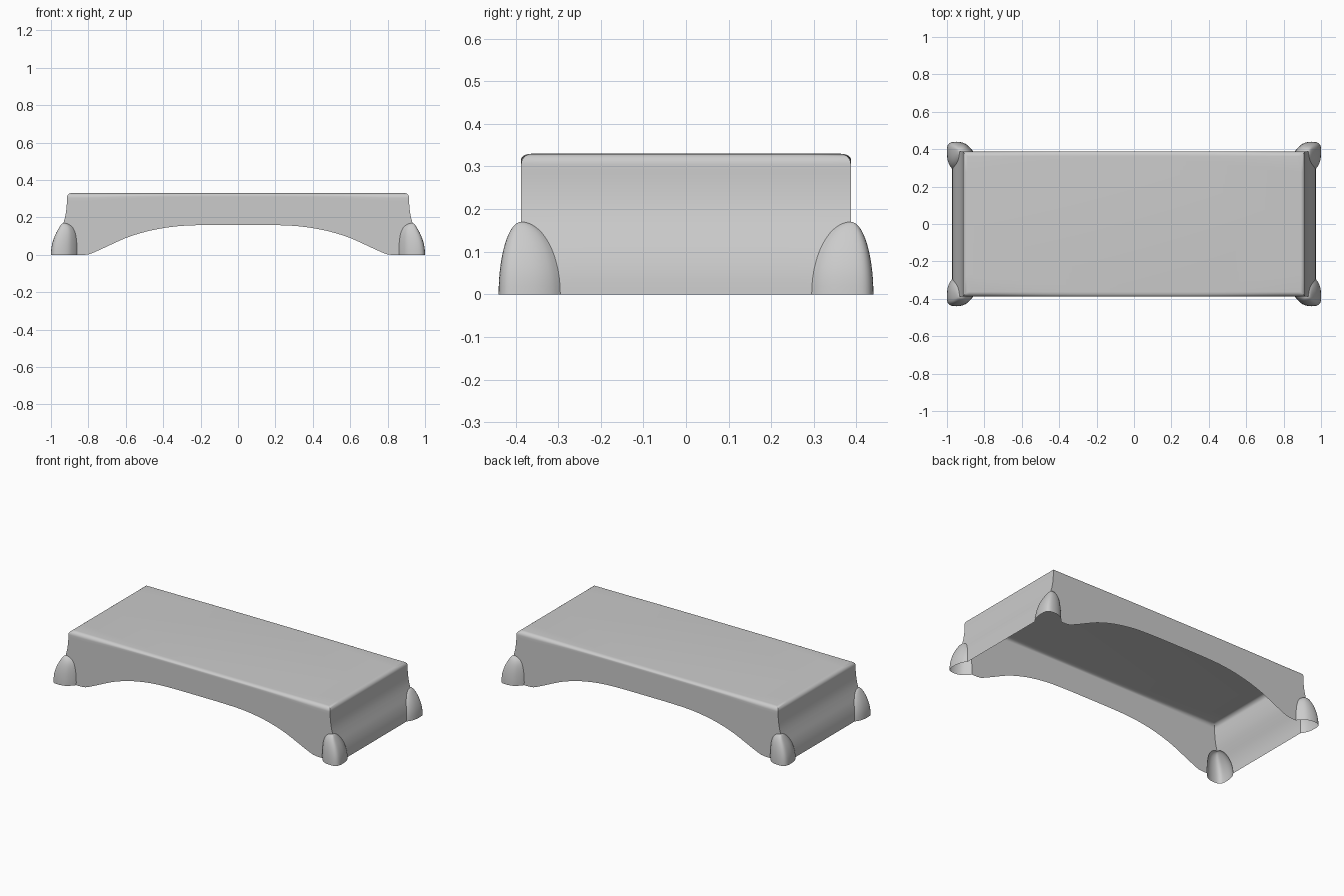
import bpy, bmesh, math

if "Cube" in bpy.data.objects:
    bpy.data.objects.remove(bpy.data.objects["Cube"])

H, YW, FOOT_H, R = 0.33, 0.387, 0.17, 0.025


def smooth(pts, n):
    """Catmull-Rom curve through 2D points."""
    p = [pts[0]] + pts + [pts[-1]]
    out = []
    for i in range(1, len(p) - 2):
        for k in range(n):
            t = k / n
            out.append(tuple(0.5 * (2 * b + (c - a) * t + (2 * a - 5 * b + 4 * c - d) * t * t
                                    + (3 * b - a - 3 * c + d) * t ** 3)
                             for a, b, c, d in zip(p[i - 1], p[i], p[i + 1], p[i + 2])))
    return out + [pts[-1]]


def lookup(curve, x):
    for (x0, y0), (x1, y1) in zip(curve, curve[1:]):
        if x <= x1:
            return y0 + (y1 - y0) * (x - x0) / (x1 - x0)
    return curve[-1][1]


# Arch under the long walls (x, z), flare of the end walls (z, x), foot plan at the corner
arch = smooth([(0, .16), (.1, .16), (.2, .159), (.3, .155), (.4, .143), (.5, .122),
               (.6, .09), (.7, .045), (.76, .018), (.82, 0), (1, 0)], 4)
flare = smooth([(0, .972), (.05, .968), (.1, .957), (.15, .94), (.2, .925),
                (.25, .917), (.29, .915), (H, .915)], 4)
foot = smooth([(-.112, 0), (-.098, .018), (-.07, .042), (-.035, .052), (0, .051),
               (.02, .04), (.028, .018), (.028, -.02), (.023, -.05), (.013, -.075), (0, -.092)], 3)


def outline(z, inset):
    """One quarter of the shell's plan at height z: long wall, foot, end wall."""
    xw, yw = lookup(flare, z) - inset, YW - inset
    s = math.sqrt(max(0, 1 - (z / FOOT_H) ** 2))
    corner = [(xw + s * dx, yw + s * dy) for dx, dy in foot]
    (ax, _), (_, by) = corner[0], corner[-1]
    n = 40
    pts = []
    for i in range(n):
        x = ax * i / n
        a = lookup(arch, x)
        pts.append((x, yw, a + z * (1 - a / H)))
    pts += [(x, y, z) for x, y in corner]
    pts += [(xw, by * (1 - i / 4), z) for i in range(1, 5)]
    return pts


# Heights: foot dome, upper wall, rounded top edge
levels = [(FOOT_H * math.sin(math.pi / 2 * i / 14), 0) for i in range(15)]
levels += [(z, 0) for z in (.19, .21, .23, .25, .27, .29)]
levels += [(H - R + R * math.sin(a), R * (1 - math.cos(a)))
           for a in [math.pi / 2 * i / 6 for i in range(7)]]

bm = bmesh.new()
rows = [[bm.verts.new(p) for p in outline(z, d)] for z, d in levels]
for lo, hi in zip(rows, rows[1:]):
    for i in range(len(lo) - 1):
        bm.faces.new((lo[i], hi[i], hi[i + 1], lo[i + 1]))
bmesh.ops.remove_doubles(bm, verts=bm.verts[:], dist=1e-5)

# Flat top
rim = [v for v in bm.verts if v.co.z > H - 1e-5]
rim.sort(key=lambda v: math.atan2(v.co.y, v.co.x))
bm.faces.new([bm.verts.new((0, 0, H))] + rim)

# Mirror the quarter to all four corners
for axis in (0, 1):
    copy = bmesh.ops.duplicate(bm, geom=bm.verts[:] + bm.edges[:] + bm.faces[:])["geom"]
    for v in copy:
        if isinstance(v, bmesh.types.BMVert):
            v.co[axis] *= -1
    bmesh.ops.reverse_faces(bm, faces=[f for f in copy if isinstance(f, bmesh.types.BMFace)])
    bmesh.ops.remove_doubles(bm, verts=bm.verts[:], dist=1e-5)
bmesh.ops.recalc_face_normals(bm, faces=bm.faces[:])
top = max(bm.faces, key=lambda f: f.calc_area())
if top.normal.z < 0:
    bmesh.ops.reverse_faces(bm, faces=bm.faces[:])

mesh = bpy.data.meshes.new("footed_shell")
bm.to_mesh(mesh)
bm.free()
shell = bpy.data.objects.new("footed_shell", mesh)
bpy.context.collection.objects.link(shell)
bpy.context.view_layer.objects.active = shell
shell.select_set(True)
bpy.ops.object.shade_smooth_by_angle(angle=math.radians(35))
